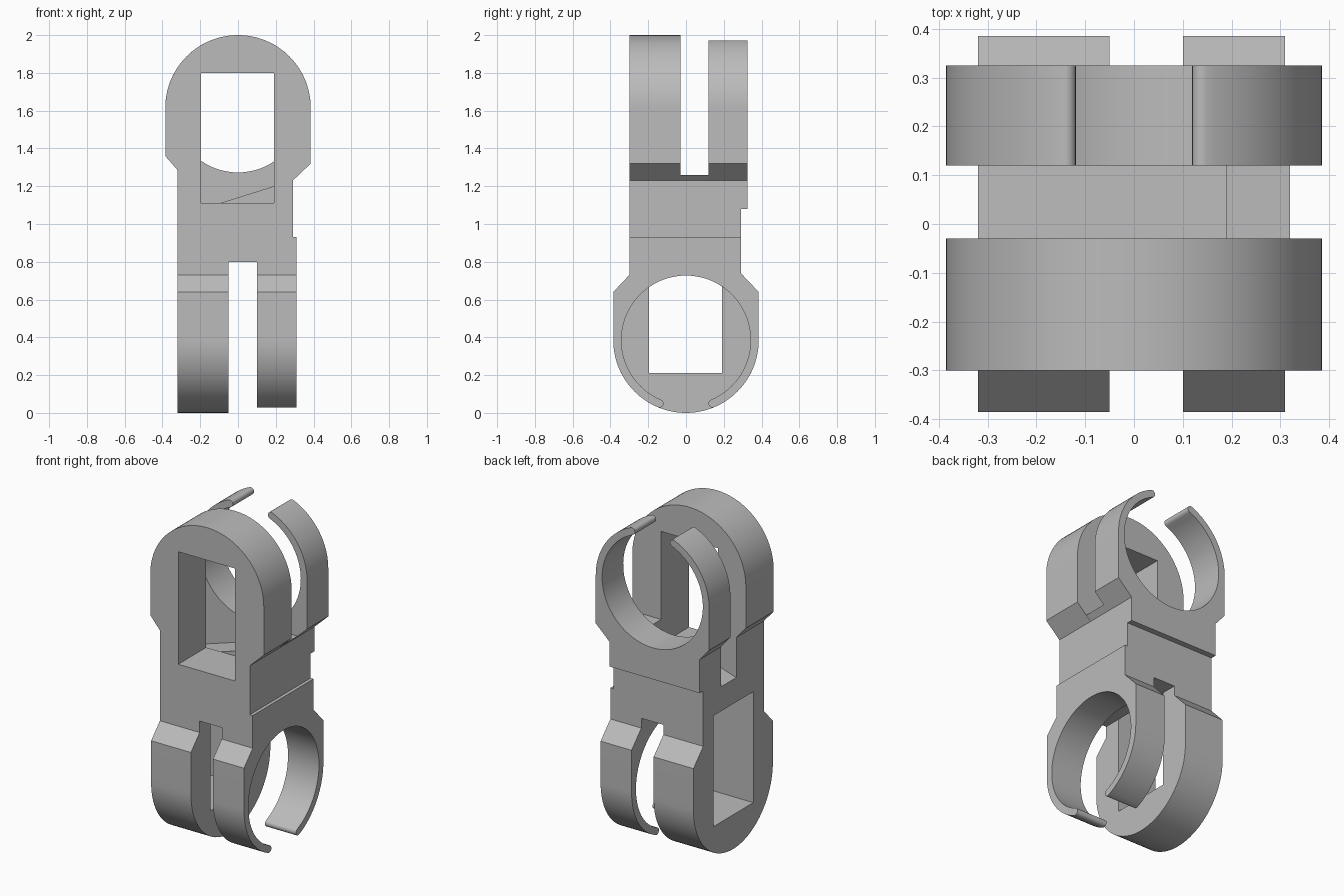
import bpy, bmesh
from math import sin, cos, pi

cube = bpy.data.objects.get("Cube")
if cube:
    bpy.data.objects.remove(cube, do_unlink=True)

grey = bpy.data.materials.new("plain_grey")
grey.use_nodes = True
COLOUR = (0.5, 0.5, 0.5, 1)
grey.diffuse_color = COLOUR
grey.node_tree.nodes["Principled BSDF"].inputs["Base Color"].default_value = COLOUR

R, BORE, TIP = 0.385, 0.342, 0.396      # outer radius, bore radius, half mouth angle


def prism(name, loops, axis, lo, hi):
    """Extrude closed loops (outline, then holes) along x or y."""
    place = (lambda u, z: (lo, u, z)) if axis == "x" else (lambda u, z: (u, lo, z))
    bm = bmesh.new()
    for loop in loops:
        vs = [bm.verts.new(place(u, z)) for u, z in loop]
        for a, b in zip(vs, vs[1:] + vs[:1]):
            bm.edges.new((a, b))
    if len(loops) == 1:
        bm.faces.new(bm.verts[:])
    else:
        bmesh.ops.triangle_fill(bm, edges=bm.edges[:], use_beauty=True)
    ext = bmesh.ops.extrude_face_region(bm, geom=bm.faces[:], use_keep_orig=True)
    moved = [v for v in ext["geom"] if isinstance(v, bmesh.types.BMVert)]
    d = hi - lo
    bmesh.ops.translate(bm, verts=moved, vec=(d, 0, 0) if axis == "x" else (0, d, 0))
    bmesh.ops.recalc_face_normals(bm, faces=bm.faces[:])
    me = bpy.data.meshes.new(name)
    bm.to_mesh(me)
    bm.free()
    me.materials.append(grey)
    ob = bpy.data.objects.new(name, me)
    bpy.context.collection.objects.link(ob)
    bpy.ops.object.select_all(action="DESELECT")
    ob.select_set(True)
    bpy.context.view_layer.objects.active = ob
    bpy.ops.object.shade_smooth_by_angle(angle=pi / 6)


def rect(u0, u1, z0, z1):
    return [(u0, z0), (u1, z0), (u1, z1), (u0, z1)]


# Profiles use h, the distance from the rounded end; angle 0 is at that end
def polar(r, a):
    return (r * sin(a), R - r * cos(a))


def arc(r, a0, a1, n):
    return [polar(r, a0 + (a1 - a0) * i / n) for i in range(n + 1)]


def shoulders(left, right, base):
    """Straight sides with chamfers narrowing to the waist."""
    (lu, lc, lw), (ru, rc, rw) = left, right
    return [(R, rc), (ru, rw), (ru, base), (lu, base), (lu, lw), (-R, lc)]


def plate_profile(left, right, base):
    return arc(R, -pi / 2, pi / 2, 48) + shoulders(left, right, base)


def clip_profile(left, right, base):
    mid, half = (R + BORE) / 2, (R - BORE) / 2

    def tip(side, t):
        return polar(mid + half * cos(t), side * (TIP - half / mid * sin(t)))
    steps = [pi * i / 8 for i in range(1, 8)]
    return (arc(R, TIP, pi / 2, 20) + shoulders(left, right, base)
            + arc(R, -pi / 2, -TIP, 20) + [tip(-1, t) for t in steps]
            + arc(BORE, -TIP, TIP - 2 * pi, 72) + [tip(1, t) for t in reversed(steps)])


def flip(loop):
    return [(u, 2 - h) for u, h in loop]


SPLIT, STEP = 0.93, 1.08                # heights of the side and back steps
UP_L, UP_R = (-0.32, 0.64, 0.715), (0.29, 0.68, 0.77)
LOW_L, LOW_R = (-0.30, 0.64, 0.73), (0.29, 0.64, 0.74)

# Upper half: windowed plate in front, open clip behind
prism("upper_plate", [flip(plate_profile(UP_L, UP_R, 2 - SPLIT)),
                      rect(-0.195, 0.19, 1.11, 1.80)], "y", -0.30, -0.03)
prism("upper_clip", [flip(clip_profile(UP_L, UP_R, 2 - STEP))], "y", 0.12, 0.325)
prism("upper_clip_base", [rect(-0.32, 0.29, SPLIT, STEP)], "y", 0.12, 0.29)

# Sloping, stepped floor of the slot between them
prism("upper_slot_floor", [[(-0.32, SPLIT), (0.29, SPLIT), (0.29, 1.23), (0.32, 1.26),
                            (0.19, 1.26), (0.19, 1.20), (-0.32, 1.04)]], "y", -0.03, 0.12)

# Lower half: the same pair turned a quarter turn and upside down
prism("lower_plate", [plate_profile(LOW_L, LOW_R, SPLIT),
                      rect(-0.195, 0.19, 0.21, 0.89)], "x", -0.32, -0.05)
prism("lower_clip", [clip_profile(LOW_L, LOW_R, SPLIT)], "x", 0.10, 0.31)
prism("lower_slot_roof", [rect(-0.30, 0.29, 0.80, SPLIT)], "x", -0.05, 0.10)
